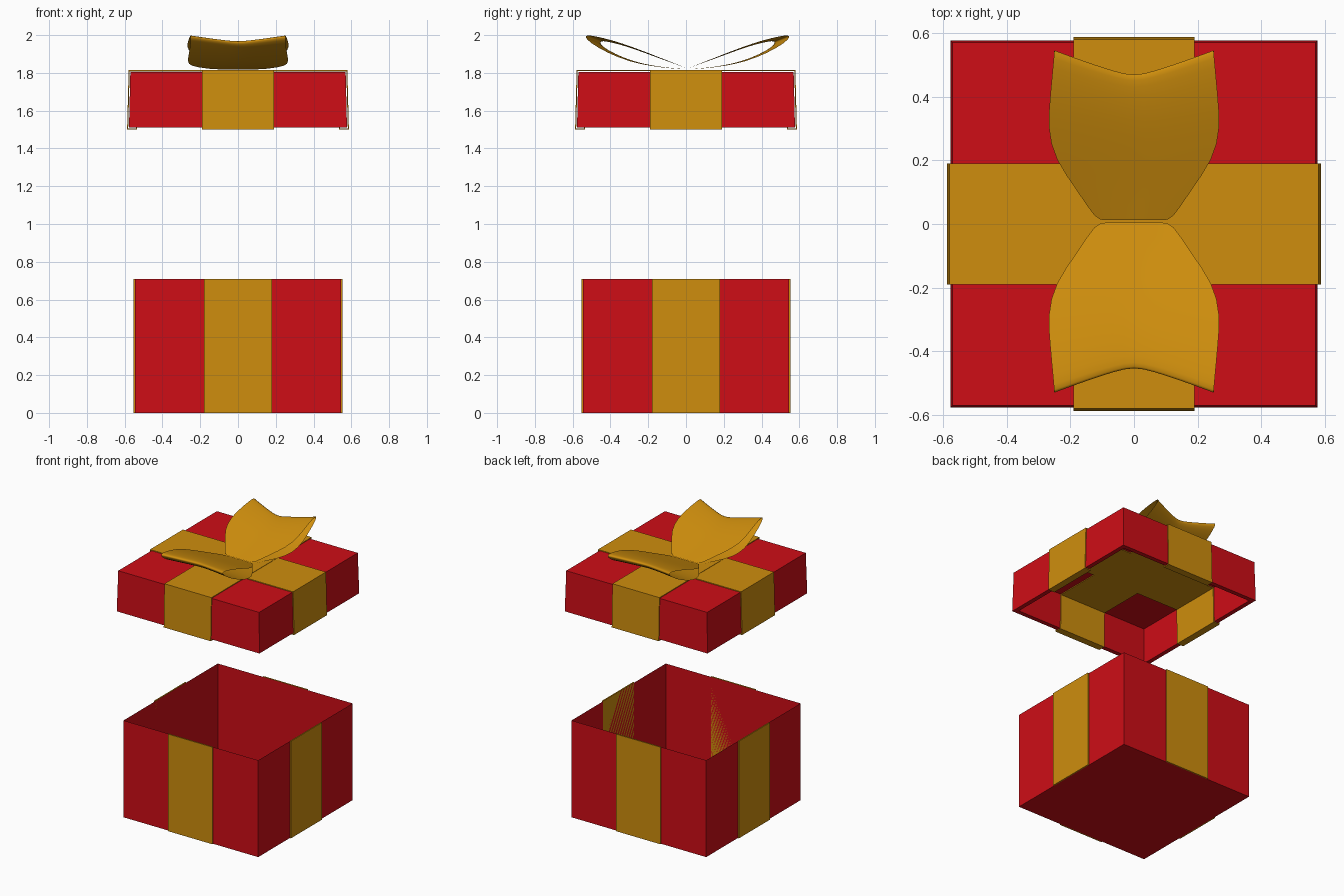
import bpy, bmesh, math

if "Cube" in bpy.data.objects:
    bpy.data.objects.remove(bpy.data.objects["Cube"])


def material(name, rgb):
    m = bpy.data.materials.new(name)
    m.diffuse_color = (*rgb, 1)
    m.use_nodes = True
    m.node_tree.nodes["Principled BSDF"].inputs["Base Color"].default_value = m.diffuse_color
    return m


RED = material("red_paper", (0.62, 0.004, 0.008))
GOLD = material("gold_ribbon", (0.62, 0.27, 0.004))


def add_mesh(name, verts, faces, mat):
    me = bpy.data.meshes.new(name)
    me.from_pydata(verts, [], faces)
    bm = bmesh.new()
    bm.from_mesh(me)
    bmesh.ops.recalc_face_normals(bm, faces=bm.faces)
    bm.to_mesh(me)
    bm.free()
    me.materials.append(mat)
    ob = bpy.data.objects.new(name, me)
    bpy.context.collection.objects.link(ob)
    return ob


def ring(h, z):
    return [(-h, -h, z), (h, -h, z), (h, h, z), (-h, h, z)]


def rings(name, levels, mat, cap_end=True):
    """Square rings (half size, z) joined into a skin, capped at both ends."""
    verts = [v for h, z in levels for v in ring(h, z)]
    faces = [(4*k + i, 4*k + (i+1) % 4, 4*k + 4 + (i+1) % 4, 4*k + 4 + i)
             for k in range(len(levels) - 1) for i in range(4)]
    faces.append((3, 2, 1, 0))
    if cap_end:
        n = 4 * (len(levels) - 1)
        faces.append((n, n+1, n+2, n+3))
    return add_mesh(name, verts, faces, mat)


# Open box (thin paper) and hollow lid
rings("box", [(0.545, 0), (0.545, 0.708)], RED, cap_end=False)
rings("lid", [(0.57, 1.806), (0.577, 1.51), (0.545, 1.51), (0.54, 1.77)], RED)

# Ribbon strips on the four box sides
for k in range(4):
    verts = [(x, y, z) for x in (-0.18, 0.18) for y in (-0.554, -0.545) for z in (0, 0.71)]
    faces = [(0, 1, 3, 2), (4, 6, 7, 5), (0, 4, 5, 1), (2, 3, 7, 6), (0, 2, 6, 4), (1, 5, 7, 3)]
    add_mesh(f"box_ribbon_{k + 1}", verts, faces, GOLD).rotation_euler.z = k * math.pi / 2

# Two ribbon bands wrapping the lid inside and out
half = [(0.579, 1.814), (0.587, 1.50), (0.535, 1.50), (0.53, 1.76)]
loop = half + [(-x, z) for x, z in reversed(half)]
for k in range(2):
    n = len(loop)
    verts = [(x, y, z + (0.002 * k if z > 1.8 else 0)) for y in (-0.19, 0.19) for x, z in loop]
    faces = [(i, (i+1) % n, n + (i+1) % n, n + i) for i in range(n)]
    ob = add_mesh(f"lid_ribbon_{k + 1}", verts, faces, GOLD)
    ob.rotation_euler.z = k * math.pi / 2
    mod = ob.modifiers.new("thickness", "SOLIDIFY")
    mod.thickness = 0.008
    mod.offset = -1

# Bow loop: half width, edge (y, z), centre (y, z) along the strip
PATH = [
    (0.12, 0.00, 1.825, 0.00, 1.825), (0.175, 0.09, 1.86, 0.09, 1.857),
    (0.25, 0.19, 1.90, 0.18, 1.89), (0.272, 0.29, 1.938, 0.27, 1.923),
    (0.263, 0.39, 1.972, 0.35, 1.949), (0.254, 0.49, 1.996, 0.42, 1.965),
    (0.25, 0.53, 2.00, 0.45, 1.967), (0.25, 0.54, 1.99, 0.455, 1.957),
    (0.252, 0.51, 1.958, 0.44, 1.937), (0.258, 0.42, 1.905, 0.38, 1.90),
    (0.27, 0.30, 1.858, 0.28, 1.86), (0.25, 0.19, 1.836, 0.18, 1.838),
    (0.175, 0.09, 1.824, 0.09, 1.826), (0.12, 0.00, 1.819, 0.00, 1.819),
]
COLS = 9
for name, s in (("bow_loop_back", 1), ("bow_loop_front", -1)):
    verts = []
    for w, ye, ze, yc, zc in PATH:
        for c in range(COLS):
            u = 2 * c / (COLS - 1) - 1
            b = abs(u) ** 1.15
            verts.append((w * u, 0.008 + s * (0.004 + yc + (ye - yc) * b), zc + (ze - zc) * b))
    faces = [(r*COLS + c, r*COLS + c + 1, (r+1)*COLS + c + 1, (r+1)*COLS + c)
             for r in range(len(PATH) - 1) for c in range(COLS - 1)]
    ob = add_mesh(name, verts, faces, GOLD)
    ob.data.shade_smooth()
    mod = ob.modifiers.new("smooth", "SUBSURF")
    mod.levels = mod.render_levels = 1
